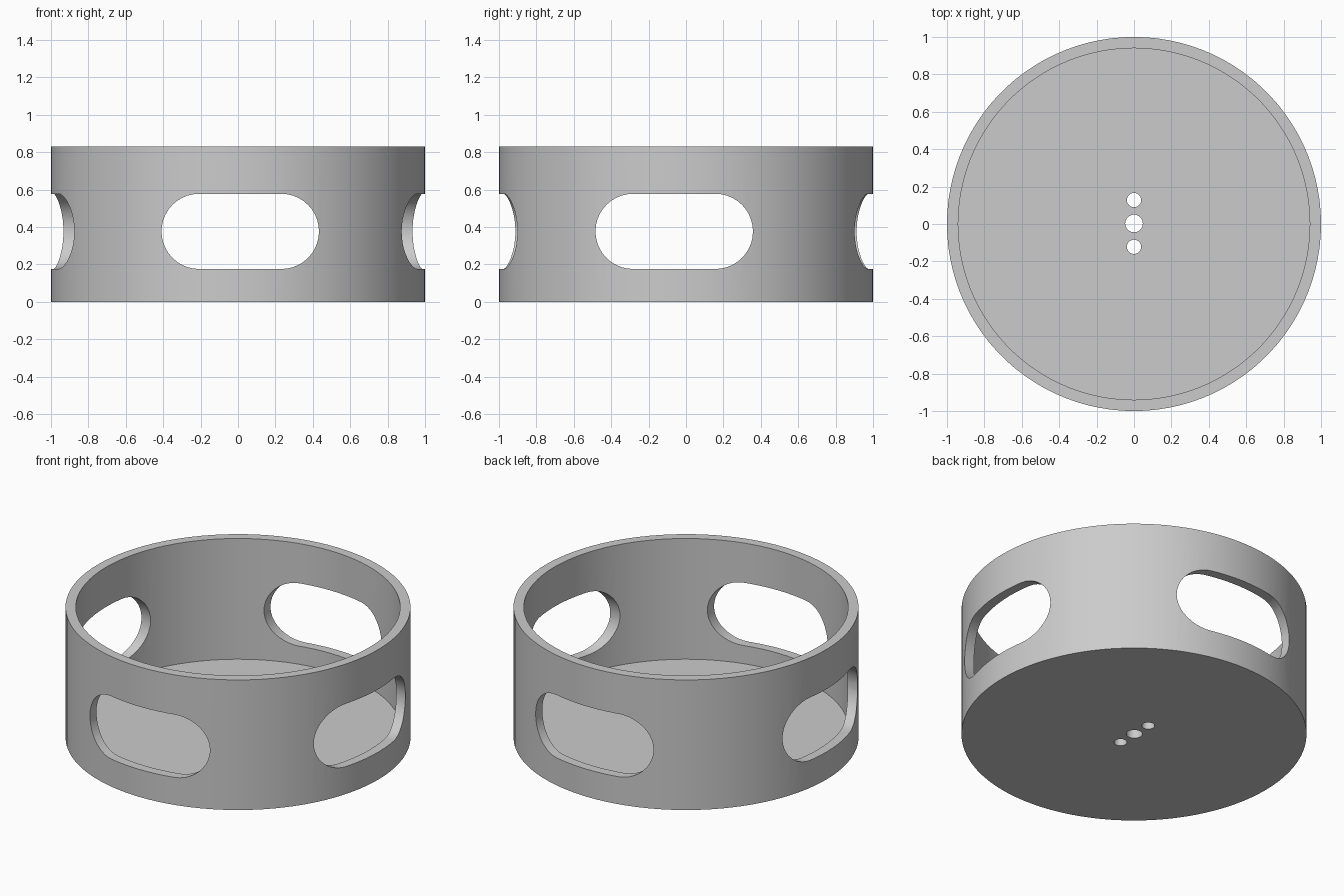
import bpy, bmesh, math
from mathutils import Matrix, Vector

cube = bpy.data.objects.get("Cube")
if cube:
    bpy.data.objects.remove(cube, do_unlink=True)

HEIGHT, RADIUS, WALL = 0.832, 1.0, 0.06
SLOT_Z, SLOT_R, SLOT_HALF = 0.377, 0.201, 0.421

grey = bpy.data.materials.new("plain grey")
grey.use_nodes = True
grey.diffuse_color = (0.6, 0.6, 0.6, 1)
grey.node_tree.nodes["Principled BSDF"].inputs["Base Color"].default_value = (0.6, 0.6, 0.6, 1)


def make_object(name, bm):
    bmesh.ops.recalc_face_normals(bm, faces=bm.faces)
    mesh = bpy.data.meshes.new(name)
    bm.to_mesh(mesh)
    bm.free()
    mesh.materials.append(grey)
    obj = bpy.data.objects.new(name, mesh)
    bpy.context.collection.objects.link(obj)
    return obj


def cylinder(name, radius, z0, z1, y=0.0, sides=100):
    bm = bmesh.new()
    bmesh.ops.create_cone(bm, cap_ends=True, segments=sides, radius1=radius, radius2=radius,
                          depth=z1 - z0, matrix=Matrix.Translation((0, y, (z0 + z1) / 2)))
    return make_object(name, bm)


def slot(name, offset, turn):
    """Round-ended bar that runs right through both opposite walls."""
    bm = bmesh.new()
    steps, ring = 20, []
    for side in (1, -1):
        for i in range(steps + 1):
            a = side * math.pi / 2 - math.pi * i / steps
            a = math.pi * i / steps - side * math.pi / 2
            x = offset + side * (SLOT_HALF - SLOT_R) + SLOT_R * math.cos(a)
            ring.append(bm.verts.new((x, -1.5, SLOT_Z + SLOT_R * math.sin(a))))
    face = bm.faces.new(ring)
    new = bmesh.ops.extrude_face_region(bm, geom=[face])["geom"]
    bmesh.ops.translate(bm, vec=Vector((0, 3, 0)),
                        verts=[v for v in new if isinstance(v, bmesh.types.BMVert)])
    bm.transform(Matrix.Rotation(turn, 4, "Z"))
    return make_object(name, bm)


# Round open-topped body
body = cylinder("round_holder", RADIUS, 0, HEIGHT)

# Hollow interior, two crossing pairs of wall slots, three floor holes
cutters = [
    cylinder("interior_cutter", RADIUS - WALL, WALL, HEIGHT + 0.2),
    slot("front_back_slot_cutter", 0.012, 0),
    slot("side_slot_cutter", -0.063, math.pi / 2),
    cylinder("centre_hole_cutter", 0.047, -0.1, 0.15, 0.003, 40),
    cylinder("rear_hole_cutter", 0.038, -0.1, 0.15, 0.128, 40),
    cylinder("front_hole_cutter", 0.038, -0.1, 0.15, -0.122, 40),
]

bpy.ops.object.select_all(action="DESELECT")
body.select_set(True)
bpy.context.view_layer.objects.active = body
for cutter in cutters:
    cutter.hide_render = True
    mod = body.modifiers.new(cutter.name, "BOOLEAN")
    mod.operation = "DIFFERENCE"
    mod.solver = "EXACT"
    mod.object = cutter
    bpy.ops.object.modifier_apply(modifier=mod.name)
    bpy.data.objects.remove(cutter, do_unlink=True)

bpy.ops.object.shade_smooth_by_angle(angle=math.radians(30))
